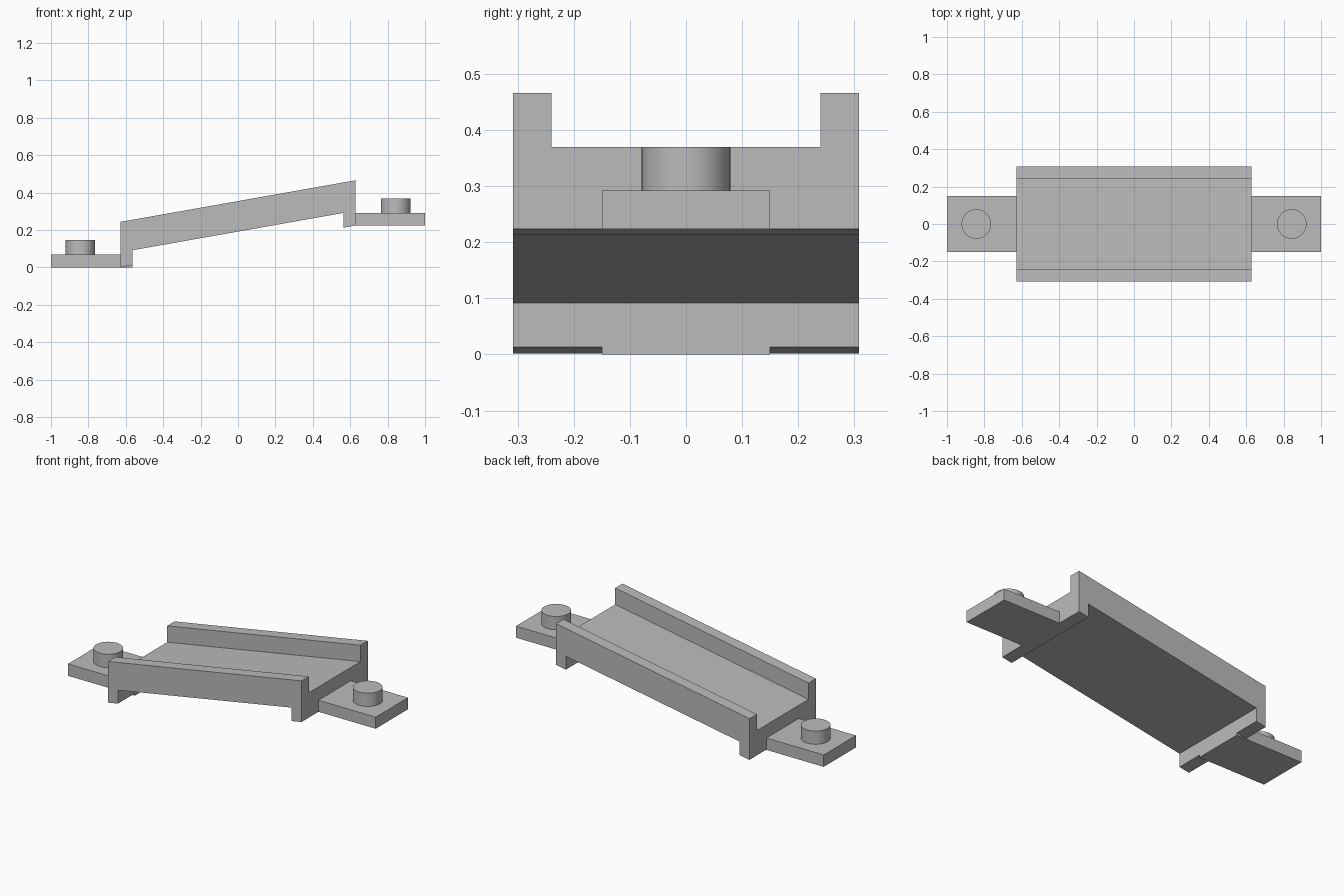
import bpy, bmesh
from mathutils import Matrix

cube = bpy.data.objects.get("Cube")
if cube:
    bpy.data.objects.remove(cube, do_unlink=True)

grey = bpy.data.materials.new("plain_grey")
grey.use_nodes = True
colour = (0.5, 0.5, 0.5, 1)
grey.diffuse_color = colour
grey.node_tree.nodes["Principled BSDF"].inputs["Base Color"].default_value = colour

END, INNER, HALF, LIP = 0.628, 0.565, 0.308, 0.24
SLOPE = 0.222 / (2 * END)


def slant(x, base):
    """Point on a sloping line that starts at height base on the low end."""
    return (x, base + SLOPE * (x + END))


def finish(bm, name):
    bmesh.ops.recalc_face_normals(bm, faces=bm.faces)
    mesh = bpy.data.meshes.new(name)
    bm.to_mesh(mesh)
    bm.free()
    mesh.materials.append(grey)
    obj = bpy.data.objects.new(name, mesh)
    bpy.context.collection.objects.link(obj)
    return obj


def extrude_profile(name, profile, half):
    """Extrude an x-z outline across the width."""
    bm = bmesh.new()
    face = bm.faces.new([bm.verts.new((x, -half, z)) for x, z in profile])
    out = bmesh.ops.extrude_face_region(bm, geom=[face])
    verts = [v for v in out["geom"] if isinstance(v, bmesh.types.BMVert)]
    bmesh.ops.translate(bm, verts=verts, vec=(0, 2 * half, 0))
    return finish(bm, name)


def box(name, x0, x1, z0, z1, half):
    return extrude_profile(name, [(x0, z0), (x1, z0), (x1, z1), (x0, z1)], half)


# Sloping bridge with a full-width foot at each end
bridge = extrude_profile("sloping_bridge", [
    slant(-END, 0.002), slant(-INNER, 0.002), slant(-INNER, 0.081),
    slant(INNER, 0.081), slant(INNER, 0.002), slant(END, 0.002),
    slant(END, 0.244), slant(-END, 0.244)], HALF)

# Channel between the raised side lips
cutter = extrude_profile("channel_cutter", [
    slant(-0.8, 0.148), slant(0.8, 0.148), slant(0.8, 0.4), slant(-0.8, 0.4)], LIP)
cutter.hide_render = True
cut = bridge.modifiers.new("channel", 'BOOLEAN')
cut.operation = 'DIFFERENCE'
cut.solver = 'EXACT'
cut.object = cutter
bpy.context.view_layer.objects.active = bridge
bpy.ops.object.modifier_apply(modifier=cut.name)
bpy.data.objects.remove(cutter, do_unlink=True)

# Mounting tabs and their round pegs
box("right_tab", -1, -INNER, 0, 0.07, 0.15)
box("left_tab", END - 0.03, 1, 0.224, 0.292, 0.15)
for name, x, z in (("right_peg", -0.843, 0.07), ("left_peg", 0.843, 0.292)):
    bm = bmesh.new()
    bmesh.ops.create_cone(bm, cap_ends=True, segments=48, radius1=0.079,
                          radius2=0.079, depth=0.078,
                          matrix=Matrix.Translation((x, 0, z + 0.039)))
    peg = finish(bm, name)
    bpy.ops.object.select_all(action='DESELECT')
    peg.select_set(True)
    bpy.context.view_layer.objects.active = peg
    bpy.ops.object.shade_smooth_by_angle()
